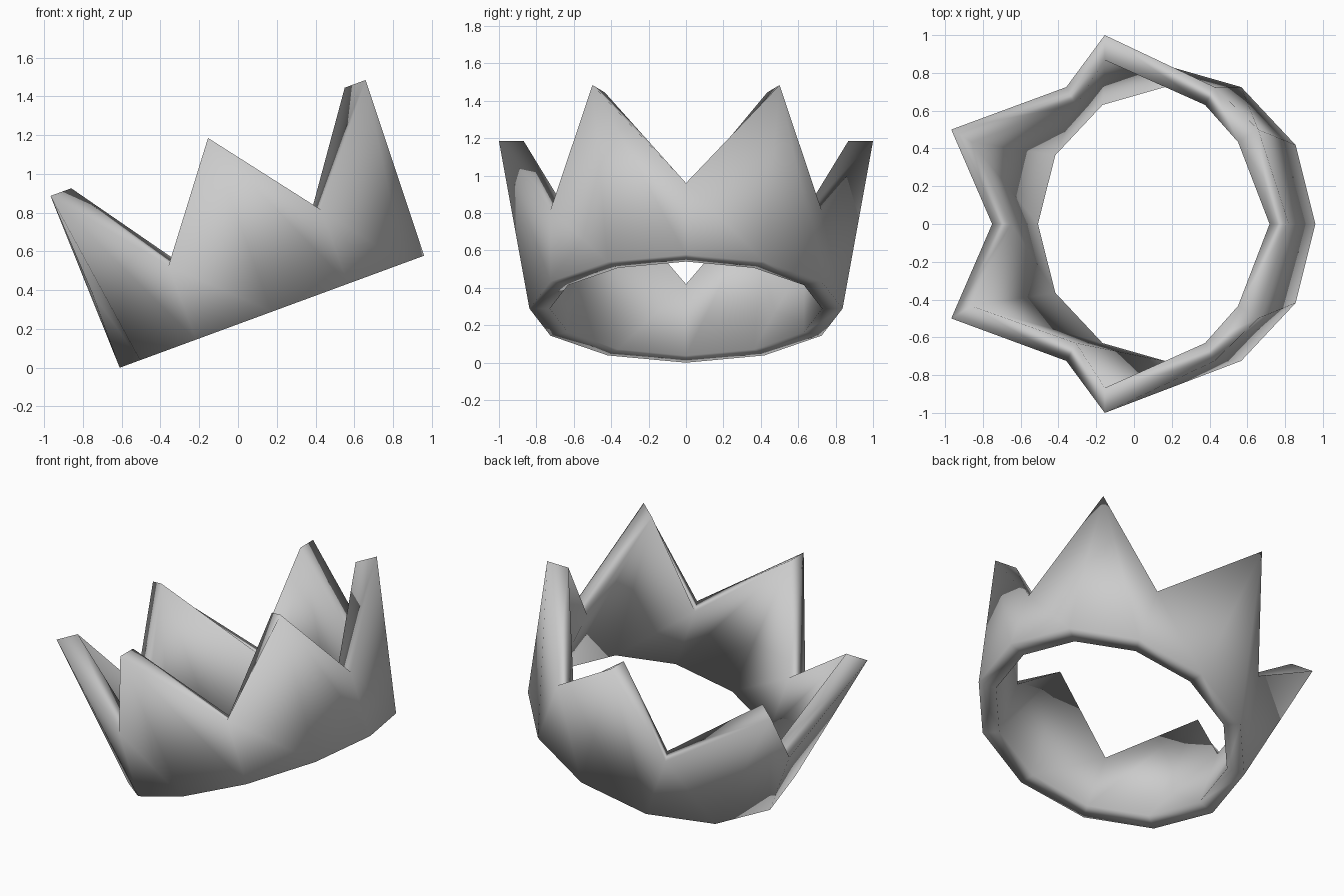
import bpy, bmesh
from math import radians, sin, cos, tau
from mathutils import Matrix, Vector

cube = bpy.data.objects.get("Cube")
if cube:
    bpy.data.objects.remove(cube)

SIDES = 12
TILT = radians(20.2)
BASE_R, TIP_R = 0.837, 1.0          # outer radii
INNER_BASE_R, INNER_TIP_R = 0.728, 0.868
VALLEY_H, TIP_H = 0.407, 0.955

# Plain grey material
grey = bpy.data.materials.new("grey")
grey.use_nodes = True
colour = (0.6, 0.6, 0.6, 1)
grey.diffuse_color = colour
grey.node_tree.nodes["Principled BSDF"].inputs["Base Color"].default_value = colour

bm = bmesh.new()


def ring(low_r, high_r, low_h, high_h):
    """Twelve points that alternate between valley and tip values."""
    verts = []
    for i in range(SIDES):
        a = i * tau / SIDES
        r, h = (high_r, high_h) if i % 2 else (low_r, low_h)
        verts.append(bm.verts.new((r * cos(a), r * sin(a), h)))
    return verts


def bridge(lower, upper):
    """Triangulated wall between two rings, diagonals all leaning one way."""
    for i in range(SIDES):
        j = (i + 1) % SIDES
        bm.faces.new((lower[i], lower[j], upper[i]))
        bm.faces.new((lower[j], upper[j], upper[i]))


# Outer wall, zigzag rim, inner wall and underside
outer_base = ring(BASE_R, BASE_R, 0, 0)
outer_rim = ring(BASE_R, TIP_R, VALLEY_H, TIP_H)
inner_rim = ring(INNER_BASE_R, INNER_TIP_R, VALLEY_H, TIP_H)
inner_base = ring(INNER_BASE_R, INNER_BASE_R, 0, 0)
bridge(outer_base, outer_rim)
bridge(outer_rim, inner_rim)
bridge(inner_base, inner_rim)
bridge(inner_base, outer_base)
bmesh.ops.recalc_face_normals(bm, faces=bm.faces)

# Lean the crown back so that it rests on one edge
lean = Matrix.Rotation(-TILT, 4, "Y")
lift = Matrix.Translation(Vector((0.175, 0, BASE_R * sin(TILT))))
bmesh.ops.transform(bm, matrix=lift @ lean, verts=bm.verts)

mesh = bpy.data.meshes.new("crown")
bm.to_mesh(mesh)
bm.free()
mesh.materials.append(grey)
mesh.shade_smooth()
crown = bpy.data.objects.new("crown", mesh)
bpy.context.collection.objects.link(crown)
